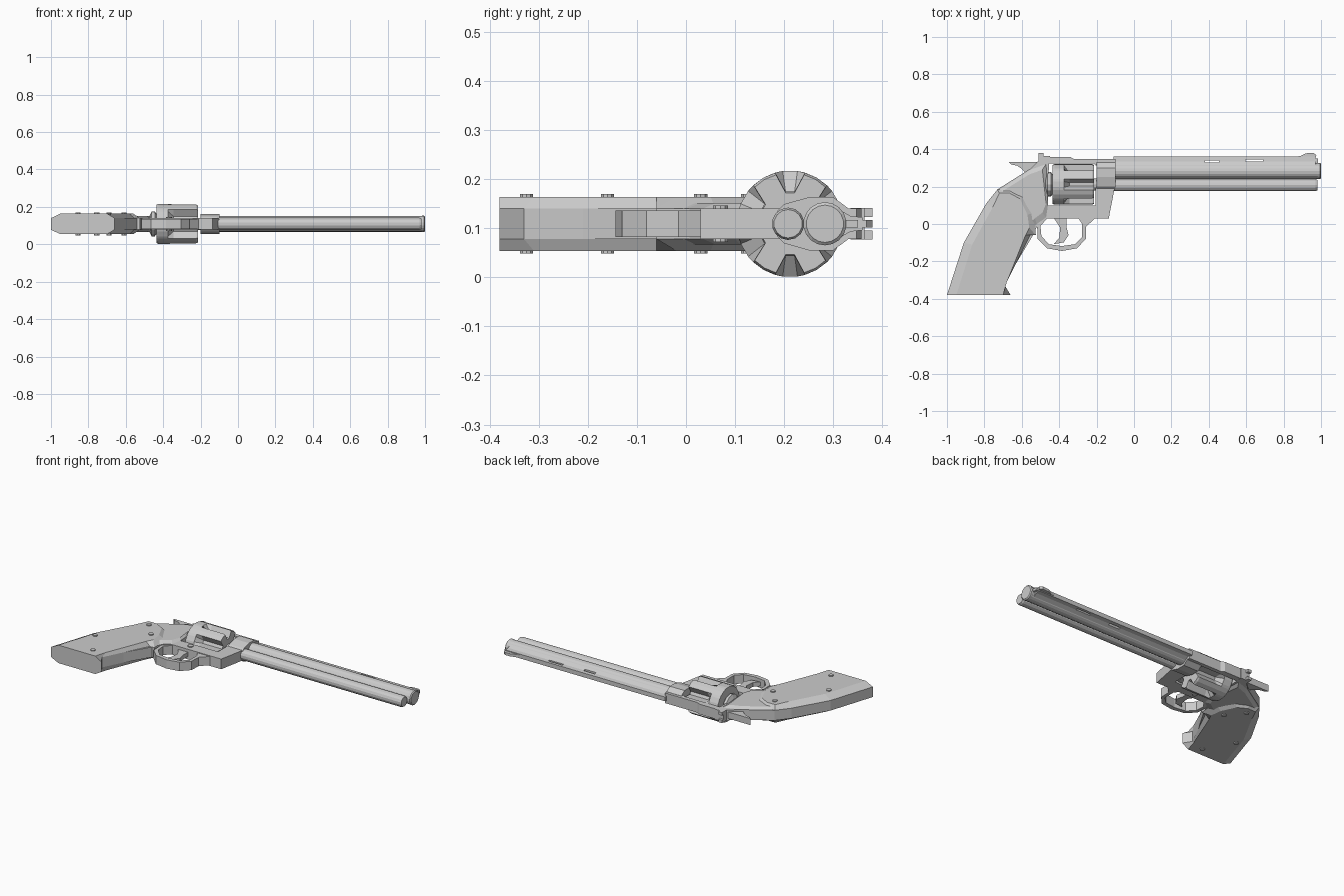
import bpy, bmesh
from math import sin, cos, pi, radians
from mathutils import Vector

CZ = 0.109  # mid-plane height


def loft(name, rings):
    """Skin equal-length rings of points and cap both ends."""
    bm = bmesh.new()
    vs = [[bm.verts.new(p) for p in r] for r in rings]
    n = len(rings[0])
    for a, b in zip(vs, vs[1:]):
        for i in range(n):
            j = (i + 1) % n
            bm.faces.new((a[i], a[j], b[j], b[i]))
    bm.faces.new(vs[0])
    bm.faces.new(vs[-1])
    bmesh.ops.recalc_face_normals(bm, faces=bm.faces)
    me = bpy.data.meshes.new(name)
    bm.to_mesh(me)
    bm.free()
    ob = bpy.data.objects.new(name, me)
    bpy.context.collection.objects.link(ob)
    return ob


def plate(name, pts, half, inner=None, half_in=None):
    """Side profile extruded about the mid-plane, optionally with sloped edges."""
    layers = [(pts, -half), (pts, half)]
    if inner:
        layers = [(inner, -half_in)] + layers + [(inner, half_in)]
    return loft(name, [[(x, y, CZ + z) for x, y in p] for p, z in layers])


def section(name, prof, x0, x1):
    """(y, z) cross-section extruded along x."""
    return loft(name, [[(x, y, CZ + z) for y, z in prof] for x in (x0, x1)])


def turned(name, y, stations, sides=16):
    """Round part along x from (x, radius) stations."""
    return loft(name, [[(x, y + r * sin(2 * pi * i / sides), CZ + r * cos(2 * pi * i / sides))
                        for i in range(sides)] for x, r in stations])


def pin(name, x, y, half, r=0.016, sides=10):
    pts = [(x + r * cos(2 * pi * i / sides), y + r * sin(2 * pi * i / sides)) for i in range(sides)]
    return plate(name, pts, half)


def box(name, x0, x1, y0, y1, half):
    return plate(name, [(x0, y0), (x1, y0), (x1, y1), (x0, y1)], half)


# Barrel, rod housing and top rib
turned("barrel", 0.283, [(-0.12, 0.042), (0.98, 0.042), (0.985, 0.044), (0.995, 0.044), (1.0, 0.038)], 18)
turned("rod_housing", 0.208, [(-0.12, 0.033), (0.97, 0.033), (0.98, 0.029)], 14)
rib = section("top_rib", [(0.305, -0.033), (0.335, -0.016), (0.36, -0.013),
                          (0.36, 0.013), (0.335, 0.016), (0.305, 0.033)], -0.11, 0.97)
for i, (x0, x1, y) in enumerate([(0.38, 0.455, 0.333), (0.595, 0.69, 0.34)]):
    cutter = box("rib_slot_cutter", x0, x1, y - 0.005, y + 0.006, 0.06)
    cutter.hide_render = True
    cutter.hide_set(True)
    m = rib.modifiers.new("slot", 'BOOLEAN')
    m.object = cutter
    m.operation = 'DIFFERENCE'
    m.solver = 'EXACT'
plate("front_sight", [(0.84, 0.355), (0.89, 0.364), (0.92, 0.378), (0.96, 0.38), (0.975, 0.368),
                      (0.97, 0.35), (0.985, 0.35), (0.985, 0.32), (0.84, 0.33)], 0.008)

# Frame: C-shape around the cylinder window, then the front block
plate("frame", [(-0.79, 0.09), (-0.73, 0.185), (-0.555, 0.295), (-0.52, 0.33), (-0.48, 0.358), (-0.34, 0.358),
                (-0.32, 0.347), (-0.10, 0.347), (-0.10, 0.31), (-0.20, 0.31), (-0.215, 0.323), (-0.455, 0.323),
                (-0.46, 0.10), (-0.205, 0.10), (-0.205, 0.21), (-0.10, 0.21), (-0.135, 0.03),
                (-0.50, 0.03), (-0.54, -0.06), (-0.69, -0.31), (-0.80, -0.31)], 0.031)
plate("rear_body",
      [(-0.74, 0.17), (-0.555, 0.29), (-0.47, 0.32), (-0.46, 0.10), (-0.47, 0.035), (-0.52, 0.0), (-0.6, -0.05)], 0.031,
      [(-0.72, 0.165), (-0.56, 0.265), (-0.49, 0.29), (-0.47, 0.11), (-0.49, 0.06), (-0.53, 0.03), (-0.6, -0.03)], 0.042)
section("front_block", [(0.185, -0.025), (0.20, -0.04), (0.25, -0.054), (0.30, -0.054), (0.33, -0.032),
                        (0.33, 0.032), (0.30, 0.054), (0.25, 0.054), (0.20, 0.04), (0.185, 0.025)], -0.20, -0.10)
pin("frame_screw", -0.37, 0.07, 0.037)

# Rear sight
box("rear_sight_base", -0.51, -0.45, 0.335, 0.364, 0.032)
for side in (-1, 1):
    ear = box("rear_sight_ear", -0.51, -0.485, 0.345, 0.38, 0.009)
    ear.location.z = side * 0.023

# Fluted cylinder, ratchet and crane pivot
shape = [(-16, 0.108), (-8, 0.066), (8, 0.066), (16, 0.108), (30, 0.1085)]


def cyl_ring(x, fluted, k=1.0):
    out = []
    for s in range(6):
        for a, r in shape:
            t = radians(60 * s + a)
            r = (r if fluted else 0.1085) * k
            out.append((x, 0.212 + r * sin(t), CZ + r * cos(t)))
    return out


loft("cylinder", [cyl_ring(-0.435, False, 0.96), cyl_ring(-0.425, False), cyl_ring(-0.375, False),
                  cyl_ring(-0.345, True), cyl_ring(-0.225, True), cyl_ring(-0.215, True, 0.96)])
turned("ratchet", 0.212, [(-0.472, 0.045), (-0.462, 0.066), (-0.445, 0.066), (-0.433, 0.05)], 12)
turned("crane_pivot", 0.21, [(-0.22, 0.032), (-0.19, 0.032)], 12)

# Hammer
plate("hammer", [(-0.67, 0.332), (-0.50, 0.332), (-0.50, 0.26), (-0.575, 0.27),
                 (-0.60, 0.295), (-0.625, 0.312), (-0.655, 0.318)], 0.02)

# Trigger guard and trigger
plate("trigger_guard", [(-0.52, 0.035), (-0.515, -0.08), (-0.465, -0.13), (-0.385, -0.144), (-0.305, -0.13),
                        (-0.258, -0.08), (-0.256, -0.015), (-0.205, 0.035), (-0.30, 0.035), (-0.277, 0.0),
                        (-0.277, -0.07), (-0.315, -0.108), (-0.385, -0.118), (-0.455, -0.108),
                        (-0.495, -0.065), (-0.50, -0.01), (-0.46, 0.035)], 0.027)
plate("trigger", [(-0.43, 0.035), (-0.36, 0.035), (-0.36, -0.02), (-0.35, -0.06), (-0.375, -0.098),
                  (-0.43, -0.108), (-0.40, -0.075), (-0.395, -0.02)], 0.013)

# Grip with sloped front and back edges, plus its screws
outer = [(-1.0, -0.38), (-0.91, -0.10), (-0.79, 0.11), (-0.73, 0.185), (-0.66, 0.185), (-0.585, 0.15),
         (-0.53, 0.06), (-0.525, -0.06), (-0.555, -0.06), (-0.69, -0.33), (-0.66, -0.38)]
inner = [(-0.95, -0.38), (-0.865, -0.11), (-0.755, 0.09), (-0.72, 0.165), (-0.665, 0.165), (-0.61, 0.135),
         (-0.57, 0.05), (-0.56, -0.02), (-0.58, -0.06), (-0.68, -0.31), (-0.70, -0.38)]
plate("grip", outer, 0.031, inner, 0.055)
for x, y in [(-0.69, 0.125), (-0.61, 0.03), (-0.855, -0.16), (-0.755, -0.325)]:
    pin("grip_screw", x, y, 0.061, 0.014)
